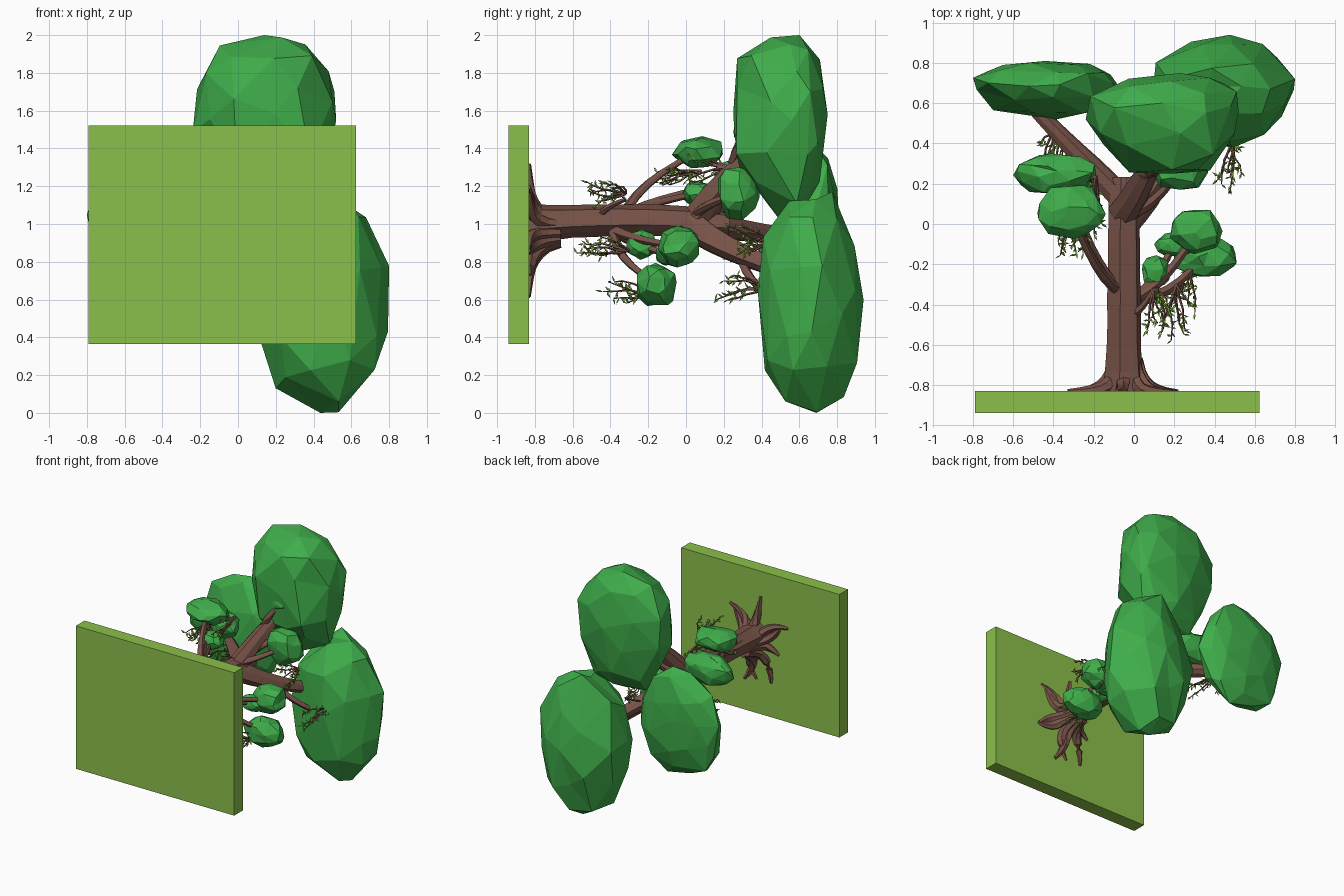
import bpy, bmesh, math, random
from mathutils import Vector, Matrix

if "Cube" in bpy.data.objects:
    bpy.data.objects.remove(bpy.data.objects["Cube"])

random.seed(11)


def material(name, rgb):
    m = bpy.data.materials.new(name)
    m.diffuse_color = (*rgb, 1)
    m.use_nodes = True
    m.node_tree.nodes["Principled BSDF"].inputs["Base Color"].default_value = m.diffuse_color
    return m


LEAF = material("leaf_green", (0.05, 0.42, 0.07))
SPRIG = material("sprig_green", (0.25, 0.52, 0.06))
BARK = material("bark_brown", (0.19, 0.088, 0.065))
GRASS = material("grass_green", (0.26, 0.53, 0.07))


def scatter(s):
    return Vector([random.uniform(-s, s) for _ in range(3)])


def finish(name, bm, mat):
    bmesh.ops.recalc_face_normals(bm, faces=bm.faces)
    me = bpy.data.meshes.new(name)
    bm.to_mesh(me)
    bm.free()
    me.materials.append(mat)
    ob = bpy.data.objects.new(name, me)
    bpy.context.collection.objects.link(ob)


def tube(bm, path, radius, n=8, ridge=0.06):
    """Flat-sided limb along path; radius is a function of 0..1, ridge gives bark grooves."""
    last = len(path) - 1
    rings = []
    for i, c in enumerate(path):
        d = (path[min(i + 1, last)] - path[max(i - 1, 0)]).normalized()
        u = d.cross(Vector((0.3, 0.1, 0.95))).normalized()
        w = d.cross(u)
        ring = []
        for k in range(n):
            a = math.tau * k / n
            s = radius(i / last) * (1 + ridge * ((-1) ** k + random.uniform(-0.4, 0.4)))
            ring.append(bm.verts.new(c + s * (u * math.cos(a) + w * math.sin(a))))
        rings.append(ring)
    for a, b in zip(rings, rings[1:]):
        for k in range(n):
            bm.faces.new((a[k], a[(k + 1) % n], b[(k + 1) % n], b[k]))
    bm.faces.new(rings[0])
    bm.faces.new(rings[-1])


def limb(name, start, end, r, lag=0.12):
    """Bowed branch: heads outward first, then turns up the tree (+y), tapering by half."""
    s, e = Vector(start), Vector(end)
    mid = (s + e) / 2 - Vector((0, 2 * lag * (e - s).length, 0))
    path = [s * (1 - t) ** 2 + mid * 2 * t * (1 - t) + e * t * t for t in [i / 6 for i in range(7)]]
    bm = bmesh.new()
    tube(bm, path, lambda t: r * (1 - 0.5 * t))
    finish(name, bm, BARK)


def blob(name, lo, hi, c, jitter=0.1, power=2.2):
    """Faceted leaf mass: lopsided, slightly boxy ellipsoid about c, fitted to the box lo..hi."""
    bm = bmesh.new()
    bmesh.ops.create_icosphere(bm, subdivisions=2, radius=1)
    bmesh.ops.rotate(bm, verts=bm.verts, matrix=Matrix.Rotation(random.uniform(0, 6), 3, 'Y'))
    for v in bm.verts:
        d = (v.co + scatter(0.15)).normalized()
        v.co = d / sum(abs(x) ** power for x in d) ** (1 / power) * random.uniform(1 - jitter, 1 + jitter * 0.4)
    for i in range(3):
        mn = min(v.co[i] for v in bm.verts)
        mx = max(v.co[i] for v in bm.verts)
        for v in bm.verts:
            t = v.co[i]
            v.co[i] = c[i] + (t / mx * (hi[i] - c[i]) if t > 0 else t / mn * (lo[i] - c[i]))
    finish(name, bm, LEAF)


def clump(name, c, r, base):
    """Small leaf ball with the branch that carries it."""
    c, r = Vector(c), Vector(r)
    blob(name, c - r, c + r, c, 0.14)
    limb(name + "_branch", base, c, 0.03)


# Grass slab
bm = bmesh.new()
bmesh.ops.create_cube(bm, size=1, matrix=Matrix.Translation((-0.083, -0.885, 0.943))
                      @ Matrix.Diagonal((1.415, 0.11, 1.155, 1)))
finish("grass_slab", bm, GRASS)

# Trunk, flared at the slab and narrowing into the fork
bm = bmesh.new()
tube(bm, [Vector((-0.05, -0.85 + 0.12 * i, 1.0 + 0.02 * math.sin(math.pi * i / 9))) for i in range(10)],
     lambda t: 0.08 + 0.03 * (1 - t) ** 8 - 0.02 * t ** 8, n=12, ridge=0.07)
finish("trunk", bm, BARK)

# Roots creeping out over the slab, longest up and down
bm = bmesh.new()
for i in range(11):
    ang = math.tau * i / 11 + random.uniform(-0.12, 0.12)
    reach = random.uniform(0.13, 0.19) + 0.13 * abs(math.sin(ang))
    bend = random.uniform(-0.5, 0.5)
    path = []
    for k in range(8):
        t = k / 7
        rad = 0.06 + reach * t ** 1.4
        a = ang + bend * t * t
        path.append(Vector((-0.04 + rad * math.cos(a), -0.835 + 0.16 * (1 - t) ** 3.5 + 0.008 * (1 - t),
                            0.96 + rad * math.sin(a))))
    tube(bm, path, lambda t: 0.014 + 0.02 * math.sin(math.pi * min(1, 0.2 + 0.8 * t)), n=6)
finish("roots", bm, BARK)

# Three large crowns and the limbs that carry them
blob("left_crown", (-0.8, 0.52, 0.55), (-0.06, 0.81, 1.41), (-0.42, 0.7, 0.98))
blob("lower_crown", (0.09, 0.38, 0.0), (0.8, 0.94, 1.17), (0.45, 0.66, 0.58))
blob("upper_crown", (-0.24, 0.25, 1.02), (0.52, 0.75, 2.0), (0.2, 0.57, 1.58))
limb("left_limb", (-0.05, 0.12, 0.99), (-0.52, 0.6, 0.93), 0.065, 0)
limb("lower_limb", (-0.05, 0.02, 1.0), (0.28, 0.52, 0.75), 0.085, 0.08)
limb("upper_limb", (-0.05, 0.06, 1.02), (0.14, 0.44, 1.44), 0.08, 0.05)
limb("crown_branch", (-0.02, 0.2, 1.08), (0.22, 0.52, 1.27), 0.03)
limb("lower_branch", (0.1, 0.3, 0.84), (0.42, 0.5, 0.58), 0.03)

# Small leaf clumps
left, right, fork = (-0.07, -0.33, 1.04), (-0.02, -0.38, 0.97), (-0.03, 0.05, 1.04)
clump("left_clump_top", (-0.31, 0.06, 1.38), (0.17, 0.135, 0.085), left)
clump("left_clump_side", (-0.39, 0.25, 1.22), (0.21, 0.1, 0.12), left)
clump("left_clump_small", (-0.28, 0.06, 1.16), (0.1, 0.08, 0.065), left)
clump("middle_clump", (0.235, 0.28, 1.16), (0.14, 0.11, 0.14), fork)
clump("upper_clump", (0.175, 0.33, 1.5), (0.1, 0.08, 0.08), (0.02, 0.26, 1.25))
clump("right_clump_top", (0.31, -0.04, 0.88), (0.13, 0.11, 0.11), right)
clump("right_clump_low", (0.35, -0.155, 0.68), (0.16, 0.105, 0.115), right)
clump("right_clump_side", (0.2, -0.1, 0.84), (0.1, 0.06, 0.06), right)
clump("right_clump_small", (0.11, -0.235, 0.89), (0.07, 0.08, 0.08), right)
limb("front_spur", (-0.01, -0.45, 1.05), (0.1, -0.32, 1.13), 0.02)


def sprig(twigs, leaves, start):
    """Cluster of thin twigs hanging down the tree (-y) with small pointed leaves."""
    s = Vector(start)
    for _ in range(7):
        end = s - Vector((0, random.uniform(0.12, 0.26), 0)) + scatter(0.085)
        mid = (s + end) / 2 + scatter(0.025)
        tube(twigs, [s, (s + mid) / 2 + scatter(0.01), mid, (mid + end) / 2 + scatter(0.012), end],
             lambda t: 0.008 - 0.005 * t, n=4, ridge=0)
        for k in range(8):
            p = mid.lerp(end, k / 7) if k else (s + mid) / 2
            d = (scatter(1) - Vector((0, 0.4, 0))).normalized()
            w = d.orthogonal().normalized() * 0.008
            h = d.cross(w) * 0.5
            rim = [leaves.verts.new(p + d * 0.016 + o) for o in (w, h, -w, -h)]
            for apex in (leaves.verts.new(p), leaves.verts.new(p + d * 0.04)):
                for j in range(4):
                    leaves.faces.new((rim[j], rim[(j + 1) % 4], apex))


# Hanging sprigs
twigs, leaves = bmesh.new(), bmesh.new()
for start in [(0.1, -0.32, 1.16), (-0.3, 0.08, 1.28), (-0.19, 0.24, 1.3), (0.21, -0.3, 0.86),
              (0.28, -0.17, 0.63), (0.5, 0.44, 0.66), (-0.38, 0.47, 0.9), (0.21, 0.46, 0.91)]:
    sprig(twigs, leaves, start)
finish("twigs", twigs, BARK)
finish("twig_leaves", leaves, SPRIG)
